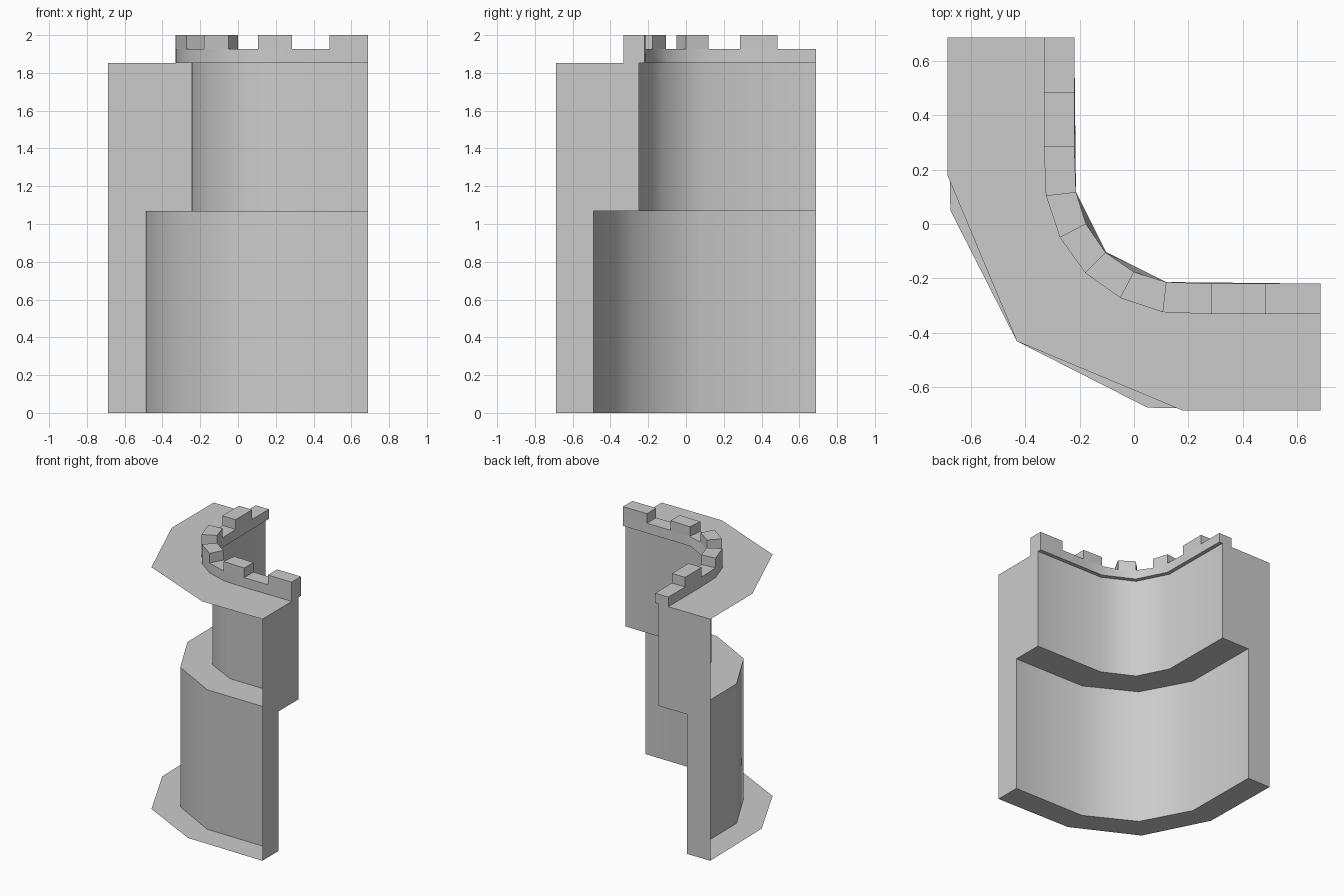
import bpy, bmesh, math

if "Cube" in bpy.data.objects:
    bpy.data.objects.remove(bpy.data.objects["Cube"])


def mirrored(half):
    """Half path from the +x end to the diagonal corner, then its mirror across x = y."""
    return half + [(y, x) for x, y in reversed(half[:-1])]


def with_middle(half):
    return mirrored(half)


def lift(path, z):
    return [(x, y, z) for x, y in path]


def strip(faces, a, b):
    for i in range(len(a) - 1):
        faces.append([a[i], a[i + 1], b[i + 1], b[i]])


def end_caps(faces, section):
    """Close both ends with a cross-section of (offset, z) points."""
    faces.append([(E, y, z) for y, z in section])
    faces.append([(y, E, z) for y, z in reversed(section)])


def make(name, faces, smooth):
    bm = bmesh.new()
    for f in faces:
        bm.faces.new([bm.verts.new(p) for p in f])
    bmesh.ops.remove_doubles(bm, verts=bm.verts, dist=0.0005)
    me = bpy.data.meshes.new(name)
    bm.to_mesh(me)
    bm.free()
    ob = bpy.data.objects.new(name, me)
    bpy.context.collection.objects.link(ob)
    if smooth:
        bpy.ops.object.select_all(action='DESELECT')
        ob.select_set(True)
        bpy.context.view_layer.objects.active = ob
        bpy.ops.object.shade_smooth_by_angle(angle=math.radians(40))
    return ob


E = 0.688                                   # end of both wall arms
LEDGE, DECK, CURB, TOP = 1.07, 1.852, 1.926, 2.0

# Plan paths of the wall
floor_out = mirrored([(E, -E), (0.05, -0.677), (-0.432, -0.432)])
lower_in = mirrored([(E, -0.49), (0.078, -0.484), (-0.288, -0.288)])
upper_in = mirrored([(E, -0.25), (0.105, -0.244), (-0.127, -0.127)])
lip = mirrored([(E, -0.22), (0.118, -0.214), (-0.103, -0.103)])
deck_out = mirrored([(E, -E), (0.18, -E), (-0.432, -0.432)])

# Plan paths of the parapet: ten segments
lip_fine = mirrored([(E, -0.22), (0.485, -0.218), (0.285, -0.216), (0.118, -0.214),
                     (0.0075, -0.1585), (-0.103, -0.103)])
par_in = mirrored([(E, -0.22), (0.485, -0.22), (0.285, -0.22), (0.118, -0.214),
                   (0.0, -0.177), (-0.105, -0.105)])
par_out = mirrored([(E, -0.332), (0.485, -0.332), (0.285, -0.332), (0.105, -0.325),
                    (-0.05, -0.273), (-0.18, -0.18)])

# Wall shell, open on the outer side
wall = []
steps = [lift(floor_out, 0), lift(lower_in, 0), lift(lower_in, LEDGE),
         lift(upper_in, LEDGE), lift(upper_in, DECK), lift(lip, DECK)]
for a, b in zip(steps, steps[1:]):
    strip(wall, a, b)
end_caps(wall, [(-E, 0), (-0.49, 0), (-0.49, LEDGE), (-0.25, LEDGE), (-0.25, DECK),
                (-E, DECK)])
make("wall", wall, True)

# Walkway on top
make("walkway", [lift(par_out, DECK) + lift(deck_out[::-1], DECK)], False)

# Parapet curb
curb = []
strip(curb, lift(lip_fine, DECK), lift(par_in, CURB))
strip(curb, lift(par_out, CURB), lift(par_out, DECK))
for i in range(1, 10, 2):
    strip(curb, lift(par_in[i:i + 2], CURB), lift(par_out[i:i + 2], CURB))
end_caps(curb, [(-0.332, DECK), (-0.22, DECK), (-0.22, CURB), (-0.332, CURB)])
make("parapet", curb, True)

# Merlons on every other segment
merlons = []
for i in range(0, 10, 2):
    ring = [par_in[i], par_in[i + 1], par_out[i + 1], par_out[i]]
    strip(merlons, lift(ring + ring[:1], CURB), lift(ring + ring[:1], TOP))
    merlons.append(lift(ring, TOP))
make("merlons", merlons, False)
